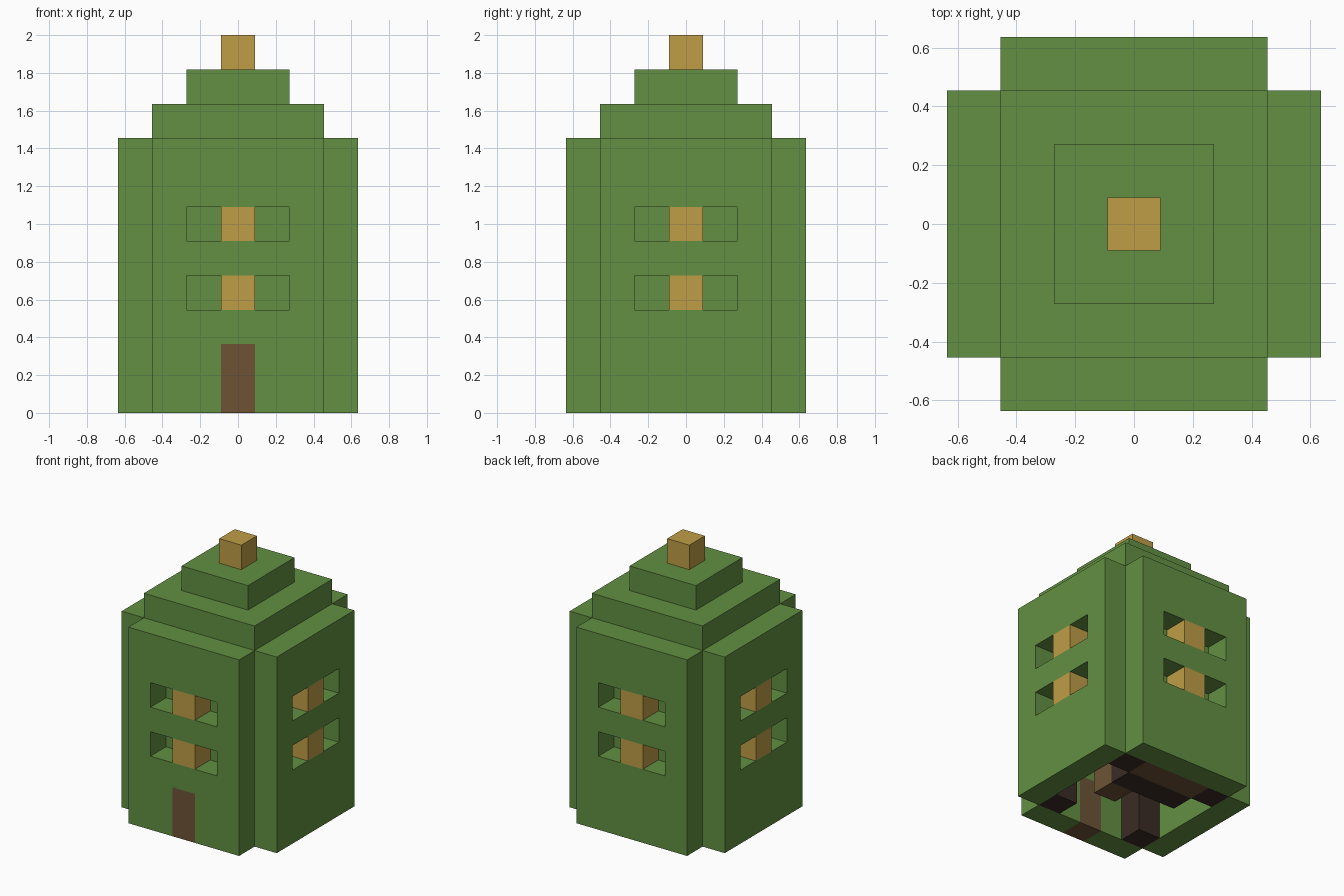
import bpy
import bmesh
from math import pi
from mathutils import Matrix

U = 2 / 11  # edge of one building block

cube = bpy.data.objects.get("Cube")
if cube:
    bpy.data.objects.remove(cube, do_unlink=True)


def material(name, rgb):
    mat = bpy.data.materials.new(name)
    mat.use_nodes = True
    mat.diffuse_color = (*rgb, 1)
    bsdf = mat.node_tree.nodes["Principled BSDF"]
    bsdf.inputs["Base Color"].default_value = (*rgb, 1)
    bsdf.inputs["Roughness"].default_value = 0.9
    return mat


GREEN = material("leaf_green", (0.122, 0.279, 0.054))
GOLD = material("gold", (0.515, 0.337, 0.061))
BROWN = material("door_brown", (0.153, 0.087, 0.036))
DARK = material("dark_wood", (0.042, 0.025, 0.018))


def finish(name, bm, mat):
    mesh = bpy.data.meshes.new(name)
    bm.to_mesh(mesh)
    bm.free()
    mesh.materials.append(mat)
    obj = bpy.data.objects.new(name, mesh)
    bpy.context.collection.objects.link(obj)
    return obj


def block(name, mat, center, size, base, height, angle=0):
    """Box in block units: x/y centre, x/y size, base and height."""
    bm = bmesh.new()
    bmesh.ops.create_cube(bm, size=U)
    bmesh.ops.scale(bm, vec=(*size, height), verts=bm.verts)
    offset = (center[0] * U, center[1] * U, (base + height / 2) * U)
    bmesh.ops.translate(bm, vec=offset, verts=bm.verts)
    bm.transform(Matrix.Rotation(angle, 4, "Z"))
    return finish(name, bm, mat)


def wall(name, angle, has_door):
    """Outer wall panel with open window slots, thickened inwards."""
    xs = [-2.5, -1.5, -0.5, 0.5, 1.5, 2.5]
    zs = [0, 2, 3, 4, 5, 6, 8]
    bm = bmesh.new()
    for x0, x1 in zip(xs, xs[1:]):
        for z0, z1 in zip(zs, zs[1:]):
            window = z0 in (3, 5) and abs(x0 + x1) < 3
            door = has_door and z0 == 0 and x0 + x1 == 0
            if window or door:
                continue
            corners = [(x0, z0), (x1, z0), (x1, z1), (x0, z1)]
            bm.faces.new([bm.verts.new((x * U, -3.5 * U, z * U)) for x, z in corners])
    bmesh.ops.remove_doubles(bm, verts=bm.verts, dist=0.001)
    bm.transform(Matrix.Rotation(angle, 4, "Z"))
    obj = finish(name, bm, GREEN)
    mod = obj.modifiers.new("thickness", "SOLIDIFY")
    mod.thickness = U
    mod.offset = -1


# Four walls with a gold block in the middle of each window slot
for n, side in enumerate(("front", "left", "back", "right")):
    turn = n * pi / 2
    wall(side + "_wall", turn, side == "front")
    for level, z in (("lower", 3), ("upper", 5)):
        block(f"{side}_{level}_window", GOLD, (0, -3), (1, 1), z, 1, turn)

# Door
block("door", BROWN, (0, -3), (1, 1), 0, 2)

# Solid core above the ground room, then the stepped roof and its finial
block("upper_core", GREEN, (0, 0), (5, 5), 3, 6)
block("roof_step", GREEN, (0, 0), (3, 3), 9, 1)
block("finial", GOLD, (0, 0), (1, 1), 10, 1)

# Ground room: corner posts and furniture
for x in (-2, 2):
    for y in (-2, 2):
        side = ("front" if y < 0 else "back") + ("_right" if x < 0 else "_left")
        block(side + "_post", DARK, (x, y), (1, 1), 0, 3)
block("back_bench", BROWN, (0, 2), (3, 1), 0, 1)
block("long_chest", DARK, (0, 1), (3, 1), 0, 1)
block("stool", BROWN, (1, 0), (1, 1), 0, 1)
